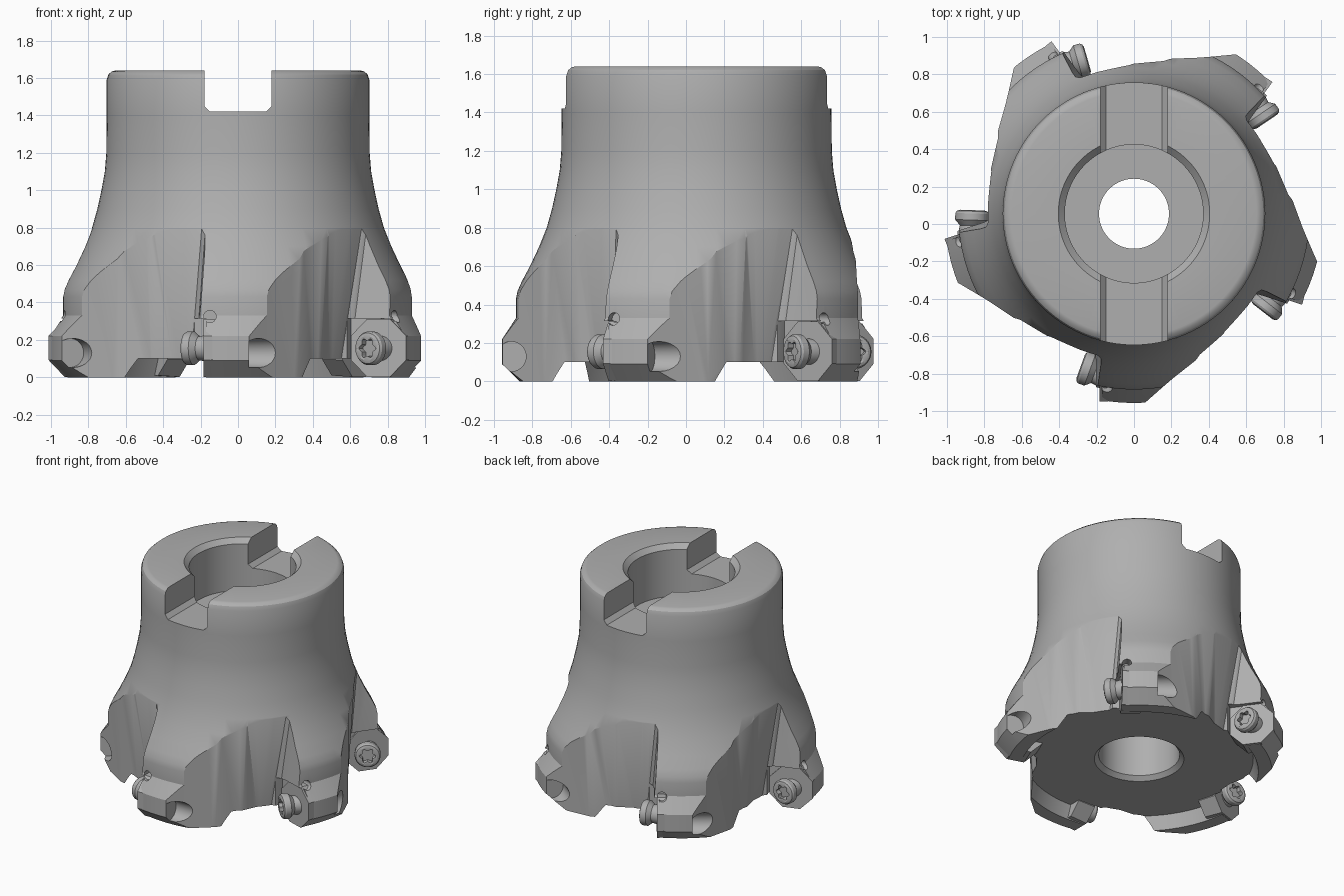
import bpy, bmesh, math
from mathutils import Matrix, Vector

if "Cube" in bpy.data.objects:
    bpy.data.objects.remove(bpy.data.objects["Cube"])

TEETH = 5
OFFSET = Vector((0, 0.055, 0))

steel = bpy.data.materials.new("steel_grey")
steel.diffuse_color = (0.43, 0.43, 0.43, 1)
steel.use_nodes = True
steel.node_tree.nodes["Principled BSDF"].inputs["Base Color"].default_value = steel.diffuse_color


def make(name, verts, faces, tri=False):
    """Mesh object from points and faces with outward normals."""
    bm = bmesh.new()
    vs = [bm.verts.new(v) for v in verts]
    for f in faces:
        bm.faces.new([vs[i] for i in f])
    if tri:
        bmesh.ops.triangulate(bm, faces=bm.faces[:])
    bmesh.ops.recalc_face_normals(bm, faces=bm.faces[:])
    me = bpy.data.meshes.new(name)
    bm.to_mesh(me)
    bm.free()
    ob = bpy.data.objects.new(name, me)
    bpy.context.collection.objects.link(ob)
    me.materials.append(steel)
    return ob


def loft(name, a, b):
    """Solid between two outlines with equal point counts."""
    n = len(a)
    faces = [list(range(n)), list(range(n, 2 * n))]
    faces += [[i, (i + 1) % n, n + (i + 1) % n, n + i] for i in range(n)]
    return make(name, list(a) + list(b), faces, tri=True)


def lathe(name, profile, segs, closed):
    """Spin (radius, height, lobe) points about z."""
    verts, faces = [], []
    for r, z, lobe in profile:
        for s in range(segs):
            t = 2 * math.pi * s / segs
            q = r * (1 + lobe * math.cos(6 * t))
            verts.append((q * math.cos(t), q * math.sin(t), z))
    n = len(profile)
    for i in range(n if closed else n - 1):
        j = (i + 1) % n
        for s in range(segs):
            k = (s + 1) % segs
            faces.append([i * segs + s, i * segs + k, j * segs + k, j * segs + s])
    if not closed:
        faces += [list(range(segs)), list(range((n - 1) * segs, n * segs))]
    return make(name, verts, faces)


def cut(target, cutter):
    """Subtract the cutter and remove it."""
    mod = target.modifiers.new("cut", 'BOOLEAN')
    mod.operation = 'DIFFERENCE'
    mod.solver = 'EXACT'
    mod.object = cutter
    bpy.context.view_layer.objects.active = target
    bpy.ops.object.modifier_apply(modifier=mod.name)
    bpy.data.objects.remove(cutter)


def smooth(ob, angle=30):
    bpy.ops.object.select_all(action='DESELECT')
    ob.select_set(True)
    bpy.context.view_layer.objects.active = ob
    bpy.ops.object.shade_smooth_by_angle(angle=math.radians(angle))


def at(points, z):
    return [(x, y, z) for x, y in points]


def place(ob, matrix):
    ob.data.transform(matrix)
    return ob


def along(direction, origin):
    """Matrix turning z into a direction at an origin."""
    q = Vector(direction).to_track_quat('Z', 'Y')
    return Matrix.Translation(origin) @ q.to_matrix().to_4x4()


# Body: flared outside, stepped bore and recessed underside
outline = [(0.405, 1.64), (0.655, 1.64), (0.675, 1.635), (0.692, 1.62), (0.702, 1.59), (0.702, 1.4),
           (0.704, 1.2), (0.712, 1.1), (0.73, 1.0), (0.752, 0.9), (0.78, 0.8),
           (0.82, 0.7), (0.867, 0.6), (0.91, 0.52), (0.932, 0.47), (0.94, 0.43),
           (0.94, 0.33), (1.012, 0.22), (1.012, 0.09), (0.92, 0.0), (0.825, 0.0),
           (0.79, 0.1), (0.31, 0.1), (0.28, 0.13), (0.28, 0.5), (0.187, 0.5),
           (0.187, 1.25), (0.37, 1.25), (0.37, 1.605)]
body = lathe("cutter_body", [(r, z, 0) for r, z in outline], 96, True)

# Drive slot across the top
slot = [(-0.18, 1.8), (-0.18, 1.45), (-0.15, 1.42), (0.15, 1.42), (0.18, 1.45), (0.18, 1.8)]
cut(body, loft("slot_cutter", [(x, -1, z) for x, z in slot], [(x, 1, z) for x, z in slot]))

# Outlines of the chip gullet, bottom and top
gullet_low = [(-0.235, -1.3), (-0.235, -0.74), (-0.24, -0.68), (-0.265, -0.635), (-0.32, -0.615),
              (-0.46, -0.60), (-0.65, -0.545), (-0.83, -0.435), (-0.94, -0.37), (-1.2, -0.25)]
gullet_top = [(-0.165, -1.3), (-0.165, -0.82), (-0.17, -0.785), (-0.19, -0.765), (-0.28, -0.737),
              (-0.464, -0.66), (-0.641, -0.56), (-0.83, -0.435), (-0.94, -0.37), (-1.2, -0.25)]
# Insert seat in the rake wall
seat = [(-0.45, -0.69), (-0.172, -0.69), (-0.172, -1.2), (-0.45, -1.2)]

screw_profile = [(0.07, -0.06, 0), (0.068, 0.02, 0), (0.064, 0.045, 0), (0.084, 0.068, 0),
                 (0.09, 0.075, 0), (0.09, 0.11, 0), (0.082, 0.122, 0), (0.066, 0.128, 0),
                 (0.048, 0.125, 0.16), (0.048, 0.09, 0.16)]

for i in range(TEETH):
    turn = Matrix.Rotation(2 * math.pi * i / TEETH, 4, 'Z')
    cut(body, place(loft("gullet_cutter", at(gullet_low, -0.1), at(gullet_top, 0.85)), turn))
    cut(body, place(loft("seat_cutter", at(seat, -0.1), at(seat, 0.315)), turn))

    # Round pocket in the back of the tooth and small corner relief hole
    rod = lathe("pocket_cutter", [(0.078, 0, 0), (0.078, 0.3, 0)], 24, False)
    cut(body, place(rod, turn @ along((1, 0, 0), (0.06, -0.965, 0.13))))
    rod = lathe("corner_cutter", [(0.033, 0, 0), (0.033, 0.4, 0)], 16, False)
    cut(body, place(rod, turn @ along((0, -1, 0), (-0.15, -0.86, 0.325))))

    # Octagonal cutting insert
    ring = [(0.168 * math.cos(math.pi * (k + 0.5) / 4), 0.168 * math.sin(math.pi * (k + 0.5) / 4))
            for k in range(8)]
    small = [(x * 0.95, y * 0.95) for x, y in ring]
    insert = loft("cutting_insert", at(small, 0.0), at(ring, 0.14))
    place(insert, turn @ along((-1, 0, 0), (-0.045, -0.85, 0.157)))
    insert.location = OFFSET

    # Clamping screw with a six-lobe socket
    screw = lathe("clamp_screw", screw_profile, 48, False)
    place(screw, turn @ along((-0.94, 0.34, 0), (-0.165, -0.86, 0.155)))
    screw.location = OFFSET
    smooth(screw)

body.location = OFFSET
smooth(body)
